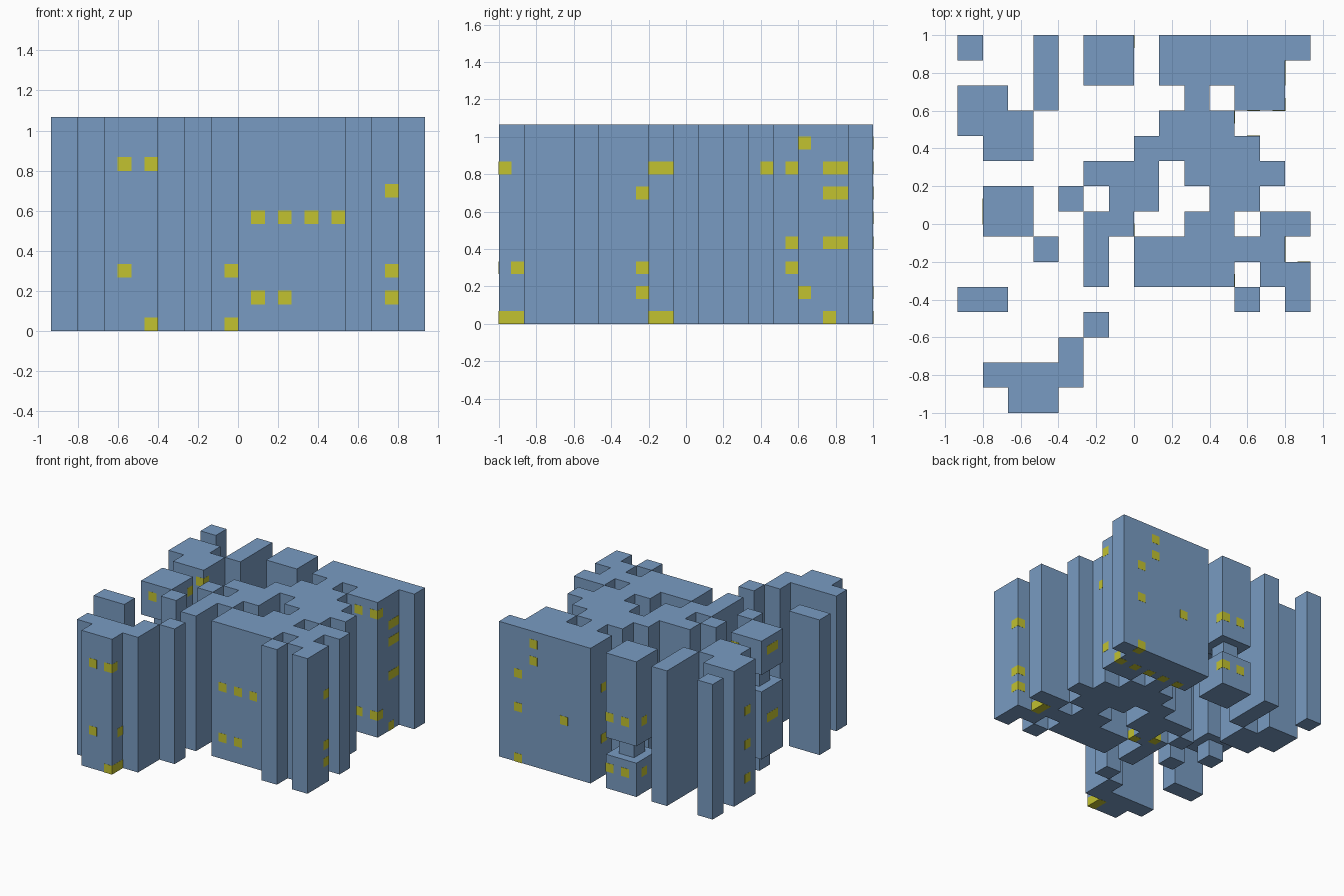
import bpy, bmesh
from mathutils import Matrix, Vector

if "Cube" in bpy.data.objects:
    bpy.data.objects.remove(bpy.data.objects["Cube"], do_unlink=True)

U = 2 / 15            # grid cell
X0, Y0 = -7 * U, -1.0  # grid origin
HEIGHT = 8 * U


def material(name, rgb):
    m = bpy.data.materials.new(name)
    m.use_nodes = True
    m.diffuse_color = (*rgb, 1)
    bsdf = next(n for n in m.node_tree.nodes if n.type == 'BSDF_PRINCIPLED')
    bsdf.inputs["Base Color"].default_value = (*rgb, 1)
    return m


BLUE = material("wall blue", (0.19, 0.33, 0.54))
YELLOW = material("window yellow", (0.54, 0.54, 0.03))


def finish(name, bm, mat):
    bmesh.ops.recalc_face_normals(bm, faces=bm.faces)
    mesh = bpy.data.meshes.new(name)
    bm.to_mesh(mesh)
    bm.free()
    mesh.materials.append(mat)
    ob = bpy.data.objects.new(name, mesh)
    bpy.context.collection.objects.link(ob)


def add_box(bm, lo, hi):
    lo, hi = Vector(lo), Vector(hi)
    mat = Matrix.Translation((lo + hi) / 2) @ Matrix.Diagonal((*(hi - lo), 1))
    bmesh.ops.create_cube(bm, size=1, matrix=mat)


def tower(name, runs):
    """Full height tower; each run is (row, first cell, last cell)."""
    bm = bmesh.new()
    for row, a, b in runs:
        y = Y0 + row * U
        for i in range(a, b + 1):
            x = X0 + i * U
            bm.faces.new([bm.verts.new(p) for p in (
                (x, y, 0), (x + U, y, 0), (x + U, y + U, 0), (x, y + U, 0))])
    bmesh.ops.remove_doubles(bm, verts=bm.verts, dist=0.001)
    ext = bmesh.ops.extrude_face_region(bm, geom=bm.faces[:], use_keep_orig=True)
    top = [g for g in ext["geom"] if isinstance(g, bmesh.types.BMVert)]
    bmesh.ops.translate(bm, verts=top, vec=(0, 0, HEIGHT))
    finish(name, bm, BLUE)


def stacked_tower(name, col, row, blocks, necks):
    """Two-cell wide blocks joined by one-cell necks; spans are in cells of z."""
    bm = bmesh.new()
    x, y = X0 + col * U, Y0 + row * U
    for a, b in blocks:
        add_box(bm, (x, y, a * U), (x + 2 * U, y + 2 * U, b * U))
    for a, b in necks:
        add_box(bm, (x + U / 2, y + U / 2, a * U), (x + 1.5 * U, y + 1.5 * U, b * U))
    finish(name, bm, BLUE)


# Large connected block
tower("main_block", [
    (14, 8, 13), (13, 8, 12), (12, 9, 9), (12, 11, 12), (11, 8, 10),
    (10, 7, 11), (9, 5, 7), (9, 9, 12), (8, 6, 7), (8, 10, 11),
    (7, 5, 6), (7, 9, 10), (7, 12, 13), (6, 5, 5), (6, 7, 12),
    (5, 5, 5), (5, 7, 10), (5, 12, 13), (4, 13, 13)])

# Separate towers around it
tower("front_tower", [(0, 2, 3), (1, 1, 4), (2, 4, 4)])
tower("front_post", [(3, 5, 5)])
tower("side_slab", [(4, 0, 1)])
tower("front_corner_post", [(4, 11, 11)])
tower("inner_post", [(6, 3, 3)])
tower("middle_post", [(8, 4, 4)])
tower("side_tower", [(12, 0, 1), (11, 0, 2), (10, 1, 2)])
tower("rear_slab", [(14, 3, 3), (13, 3, 3), (12, 3, 3)])
tower("rear_corner_post", [(14, 0, 0)])

# Towers split into floating blocks with necks
stacked_tower("rear_stacked_tower", 5, 13, [(0, 2), (3, 8)], [(2, 3)])
stacked_tower("side_stacked_tower", 1, 7, [(1, 5), (6, 8)], [(0, 1), (5, 6)])

# Window columns: x and y of the half-cell, then its heights
A, B, C, D, E, F, G, H = [U * k + U / 4 for k in range(8)]
WINDOWS = [
    # front tower
    (-.567, -.967, (C, G)), (-.433, -.967, (A, G)), (-.433, -.9, (A, C)),
    # main block, front
    (.1, -.3, (B, E)), (.233, -.3, (B, E)), (.367, -.3, (E,)), (.5, -.3, (E,)),
    (.767, -.3, (B, C, F)), (-.033, -.033, (A, C)), (-.167, .033, (A,)),
    # main block, side
    (.9, -.233, (B, C, F)), (.767, -.167, (A, G)), (.767, -.1, (A, G)),
    (.633, .433, (G,)), (.5, .567, (C, D, G)),
    (.767, .633, (B, H)), (.633, .633, (B, H)),
    (.767, .767, (A, D, F, G)), (.767, .833, (D, F, G)),
    # main block, underside and back
    (.633, .767, (A,)), (.5, .767, (A,)), (.367, .767, (A,)), (.233, .767, (A,)),
    (.633, .967, (G, H)), (.767, .967, (A, D, F)), (.367, .967, (D,)),
    (.167, .833, (C, F)),
    # rear stacked tower
    (-.033, .967, (B, E)), (-.167, .967, (B, E)), (-.233, .9, (B, E)),
    # side tower
    (-.9, .567, (B, D, F)), (-.567, .367, (H,)),
    # side stacked tower
    (-.7, -.033, (H,)), (-.567, .167, (H,)), (-.767, .1, (D, H)),
    (-.767, .033, (D, H)), (-.7, .167, (C,)),
]
bm = bmesh.new()
r = U / 4 + 0.001
for x, y, heights in WINDOWS:
    for z in heights:
        add_box(bm, (x - r, y - r, z - r), (x + r, y + r, z + r))
finish("windows", bm, YELLOW)
